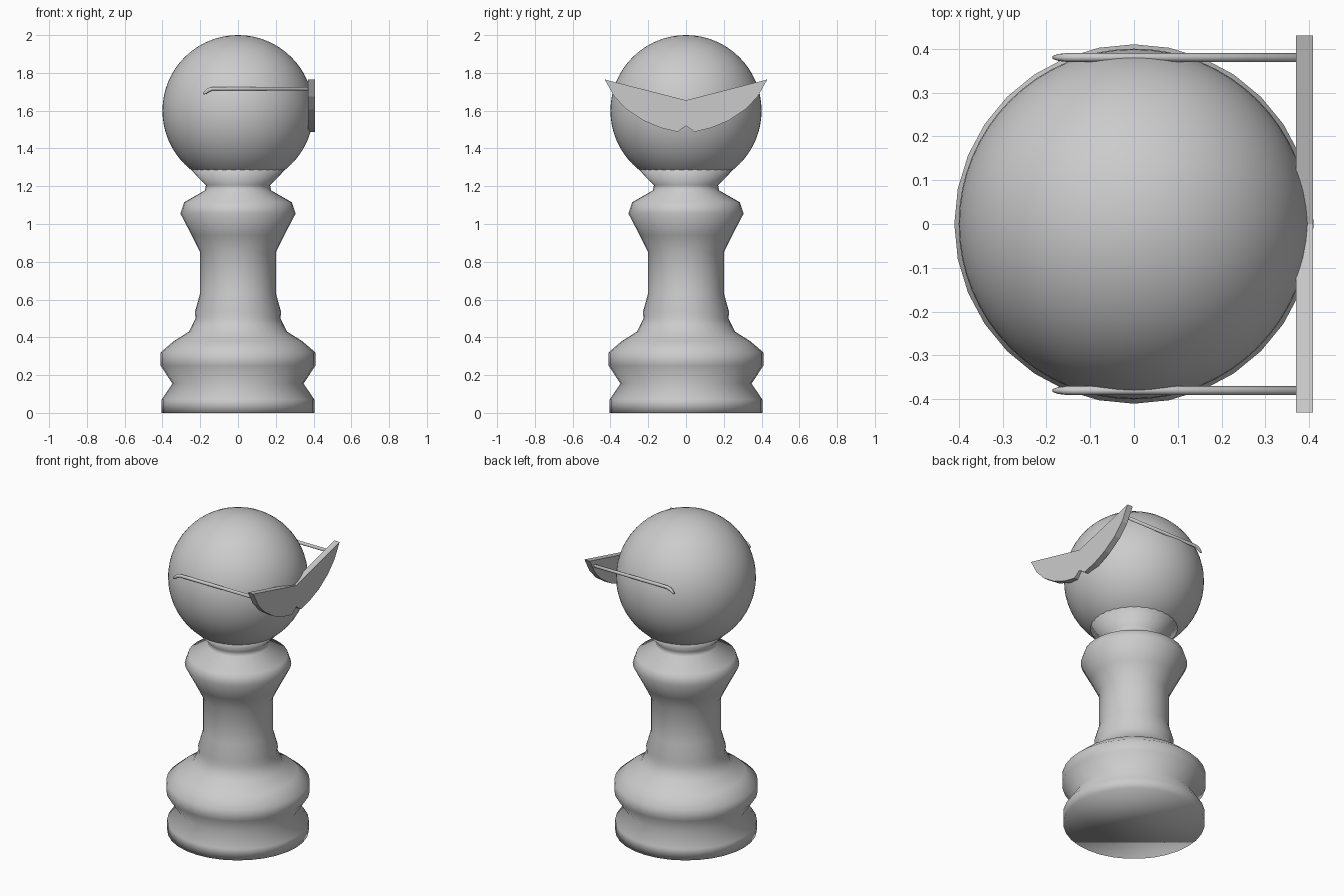
import bpy, bmesh, math
from mathutils import Vector

cube = bpy.data.objects.get("Cube")
if cube:
    bpy.data.objects.remove(cube, do_unlink=True)

grey = bpy.data.materials.new("plain grey")
grey.use_nodes = True
colour = (0.6, 0.6, 0.6, 1)
grey.diffuse_color = colour
grey.node_tree.nodes["Principled BSDF"].inputs["Base Color"].default_value = colour


def add_object(name, bm, smooth):
    bmesh.ops.recalc_face_normals(bm, faces=bm.faces)
    for f in bm.faces:
        f.smooth = smooth
    mesh = bpy.data.meshes.new(name)
    bm.to_mesh(mesh)
    bm.free()
    mesh.materials.append(grey)
    obj = bpy.data.objects.new(name, mesh)
    bpy.context.collection.objects.link(obj)
    return obj


def loft(name, rings):
    """Skin a list of equally long vertex rings and cap both ends."""
    bm = bmesh.new()
    rows = [[bm.verts.new(p) for p in ring] for ring in rings]
    for a, b in zip(rows, rows[1:]):
        for i in range(len(a)):
            j = (i + 1) % len(a)
            bm.faces.new((a[i], a[j], b[j], b[i]))
    bm.faces.new(rows[0])
    bm.faces.new(rows[-1])
    return add_object(name, bm, True)


def circle(r, z, n=32):
    return [(r * math.cos(math.tau * i / n), r * math.sin(math.tau * i / n), z)
            for i in range(n)]


# Turned body: base, bulge, stem, collar and neck
profile = [(.405, 0), (.405, .07), (.347, .155), (.41, .25), (.41, .32),
           (.34, .38), (.26, .43), (.225, .5), (.228, .535), (.2, .635),
           (.2, .85), (.245, .94), (.305, 1.055), (.285, 1.115),
           (.175, 1.178), (.17, 1.205), (.257, 1.295)]
loft("body", [circle(r, z) for r, z in profile])

# Ball head
bm = bmesh.new()
bmesh.ops.create_uvsphere(bm, u_segments=64, v_segments=32, radius=0.4)
bmesh.ops.translate(bm, verts=bm.verts, vec=(0, 0, 1.6))
add_object("head", bm, True)

# Visor plate: half outline mirrored, then extruded
half = [(.43, 1.765), (.38, 1.675), (.315, 1.607), (.225, 1.547),
        (.13, 1.508), (.045, 1.488)]
outline = [(0, 1.655)] + half + [(0, 1.52)] + [(-y, z) for y, z in reversed(half)]
bm = bmesh.new()
face = bm.faces.new([bm.verts.new((.37, y, z)) for y, z in outline])
extruded = bmesh.ops.extrude_face_region(bm, geom=[face], use_keep_orig=True)
moved = [v for v in extruded["geom"] if isinstance(v, bmesh.types.BMVert)]
bmesh.ops.translate(bm, verts=moved, vec=(.038, 0, 0))
add_object("visor", bm, False)

# Temple arms with a hooked, tapered end
path = [(.375, 1.716, .01), (-.135, 1.716, .01), (-.155, 1.71, .01),
        (-.172, 1.697, .008), (-.184, 1.688, .004)]
for side, y in (("left", .38), ("right", -.38)):
    rings = []
    for x, z, r in path:
        tilt = 0 if x > -.14 else .6
        rings.append([Vector((x - r * math.sin(a) * tilt, y + r * math.cos(a),
                              z + r * math.sin(a)))
                      for a in (math.tau * i / 10 for i in range(10))])
    loft(side + "_arm", rings)
